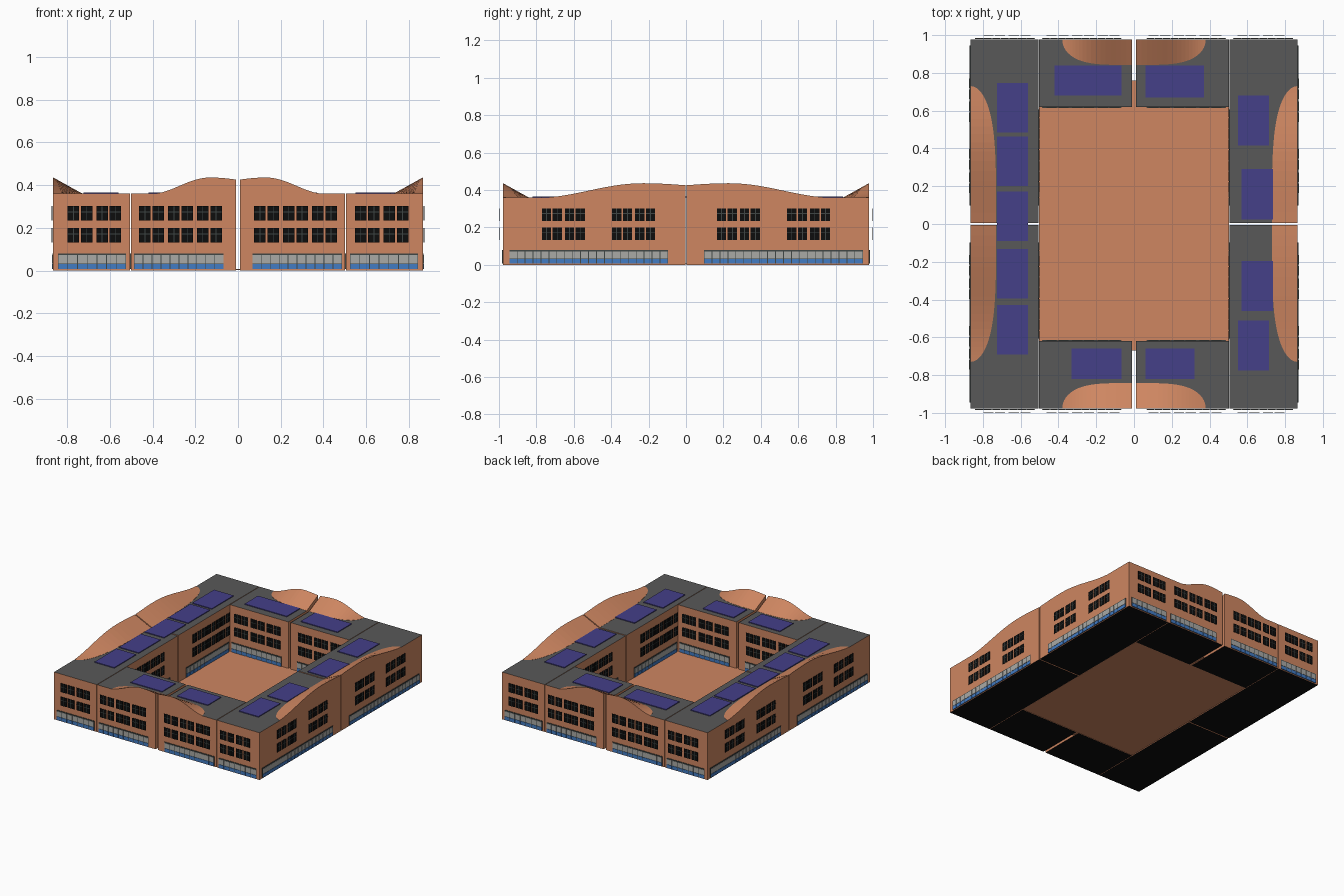
import bpy, bmesh, math
from mathutils import Vector

if "Cube" in bpy.data.objects:
    bpy.data.objects.remove(bpy.data.objects["Cube"])

def mat(name, c):
    m = bpy.data.materials.new(name)
    m.diffuse_color = (*c, 1)
    m.use_nodes = True
    m.node_tree.nodes["Principled BSDF"].inputs["Base Color"].default_value = m.diffuse_color
    return m

BRICK = mat("terracotta wall", (0.62, 0.24, 0.12))
ROOF = mat("roof grey", (0.098, 0.098, 0.098))
BLACK = mat("black glass", (0.004, 0.004, 0.004))
BAR = mat("window bar", (0.05, 0.062, 0.06))
PANE = mat("shopfront pane", (0.40, 0.40, 0.38))
BLUE = mat("blue panel", (0.055, 0.20, 0.55))
SOLAR = mat("solar blue", (0.058, 0.050, 0.25))

def box(bm, x0, x1, y0, y1, z0, z1):
    x0, x1 = sorted((x0, x1))
    y0, y1 = sorted((y0, y1))
    r = bmesh.ops.create_cube(bm, size=1)
    for v in r["verts"]:
        v.co = Vector(((x0 + x1) / 2 + v.co.x * (x1 - x0),
                       (y0 + y1) / 2 + v.co.y * (y1 - y0),
                       (z0 + z1) / 2 + v.co.z * (z1 - z0)))

def finish(bm, name, *mats, rule=None):
    bmesh.ops.recalc_face_normals(bm, faces=bm.faces)
    if rule:
        for f in bm.faces:
            f.material_index = rule(f)
    me = bpy.data.meshes.new(name)
    bm.to_mesh(me)
    bm.free()
    for m in mats:
        me.materials.append(m)
    ob = bpy.data.objects.new(name, me)
    bpy.context.collection.objects.link(ob)
    return ob

# building blocks: brick sides, grey roof, black underside
def by_direction(f):
    return 1 if f.normal.z > 0.5 else 2 if f.normal.z < -0.5 else 0

H = 0.36
for sx in (-1, 1):
    for sy in (-1, 1):
        for name, b in (("street_block", (0.01, 0.502, 0.62, 0.978)),
                        ("side_block", (0.506, 0.866, 0.004, 0.978))):
            bm = bmesh.new()
            box(bm, sx * b[0], sx * b[1], sy * b[2], sy * b[3], 0, H)
            finish(bm, name, BRICK, ROOF, BLACK, rule=by_direction)

# courtyard floor
bm = bmesh.new()
box(bm, -0.502, 0.502, -0.67, 0.76, 0.003, 0.006)
finish(bm, "courtyard_floor", BRICK)

# curved parapets: arched outer face, sloping back down to the roof
def parapet(name, start, T, peak, end, place):
    bm = bmesh.new()
    rows = []
    n = 20
    for i in range(n + 1):
        s = math.sin(i / n * math.pi / 2)
        t = start + (T - start) * s
        if t < peak:
            h = 0.065 + 0.011 * math.sin(t / peak * math.pi / 2)
        else:
            h = 0.076 * math.cos((t - peak) / (end - peak) * math.pi / 2) ** 1.8
        d = 0.135 * math.sqrt(max(0, 1 - (t / T) ** 4)) + 0.001
        rows.append([bm.verts.new(place(t, a, z)) for a, z in
                     ((0, H - 0.002), (0, H + h), (d, H + 0.001), (d, H - 0.002))])
    for a, b in zip(rows, rows[1:]):
        for k in range(4):
            j = (k + 1) % 4
            bm.faces.new((a[k], a[j], b[j], b[k]))
    bm.faces.new(rows[0])
    bm.faces.new(rows[-1])
    finish(bm, name, BRICK)

for sx in (-1, 1):
    for sy in (-1, 1):
        parapet("street_parapet", 0.01, 0.38, 0.13, 0.40,
                lambda t, a, z: (sx * t, sy * (0.978 - a), z))
        parapet("side_parapet", 0.004, 0.73, 0.23, 0.77,
                lambda t, a, z: (sx * (0.866 - a), sy * t, z))

# windows and shopfronts, laid on a wall plane given by axis and position
glass, bars, frames, panes, blues = (bmesh.new() for _ in range(5))

def plate(bm, axis, pos, out, u0, u1, z0, z1):
    if axis == "y":
        box(bm, u0, u1, pos, pos + out, z0, z1)
    else:
        box(bm, pos, pos + out, u0, u1, z0, z1)

def window(axis, pos, d, u, w):
    half = w / 2 - 0.004
    for z0, z1 in ((0.132, 0.199), (0.235, 0.302)):
        for k in (0, 1):
            a = u + k * (w / 2 + 0.004)
            plate(glass, axis, pos, d * 0.002, a, a + half, z0, z1)
            m, zc = a + half / 2, (z0 + z1) / 2 + 0.006
            plate(bars, axis, pos, d * 0.003, m - 0.002, m + 0.002, z0, z1)
            plate(bars, axis, pos, d * 0.003, a, a + half, zc - 0.002, zc + 0.002)

def shopfront(axis, pos, d, u0, u1):
    plate(frames, axis, pos, d * 0.004, u0, u1, 0.006, 0.079)
    n = round((u1 - u0) / 0.043)
    p = (u1 - u0) / n
    for i in range(n):
        a, b = u0 + i * p + 0.002, u0 + (i + 1) * p - 0.002
        plate(panes, axis, pos, d * 0.006, a, b, 0.034, 0.072)
        plate(blues, axis, pos, d * 0.006, a, b, 0.006, 0.031)

def mirrored(fn, axis, pos, d, s, u, w):
    a, b = sorted((s * u, s * (u + w)))
    if fn is window:
        window(axis, pos, d, a, w)
    else:
        shopfront(axis, pos, d, a, b)

for e in (-1, 1):          # which wing
    for s in (-1, 1):      # which half of it
        # street facades
        for u in (0.076, 0.211, 0.347, 0.548, 0.682):
            mirrored(window, "y", e * 0.997, e, s, u, 0.116)
        for u, w in ((0.067, 0.42), (0.525, 0.318)):
            mirrored(shopfront, "y", e * 0.979, e, s, u, w)
        # side facades
        for u in (0.165, 0.288, 0.54, 0.663):
            mirrored(window, "x", e * 0.870, e, s, u, 0.108)
        mirrored(shopfront, "x", e * 0.866, e, s, 0.097, 0.848)
        # courtyard facades
        for u in (0.076, 0.211, 0.347):
            mirrored(window, "y", e * 0.618, -e, s, u, 0.116)
        mirrored(shopfront, "y", e * 0.62, -e, s, 0.067, 0.42)
        for u in (0.17, 0.283, 0.396, 0.509):
            mirrored(window, "x", e * 0.502, -e, s, u, 0.106)
        mirrored(shopfront, "x", e * 0.506, -e, s, 0.097, 0.51)

finish(glass, "window_glass", BLACK)
finish(bars, "window_bars", BAR)
finish(frames, "shopfront_frames", BAR)
finish(panes, "shopfront_panes", PANE)
finish(blues, "shopfront_lower_panels", BLUE)

# solar panels on the roof: x0, y0, width, depth
solar = [(-0.725, y, 0.165, 0.262) for y in (0.485, 0.2, -0.09, -0.395, -0.69)]
solar += [(x, y, 0.165, 0.265) for x, y in
          ((0.55, 0.415), (0.57, 0.025), (0.57, -0.46), (0.55, -0.775))]
solar += [(-0.42, 0.68, 0.355, 0.16), (0.06, 0.67, 0.31, 0.17),
          (-0.33, -0.82, 0.265, 0.16), (0.06, -0.82, 0.26, 0.16)]
bm = bmesh.new()
for x, y, w, d in solar:
    box(bm, x, x + w, y, y + d, H - 0.001, H + 0.006)
finish(bm, "solar_panels", SOLAR)
